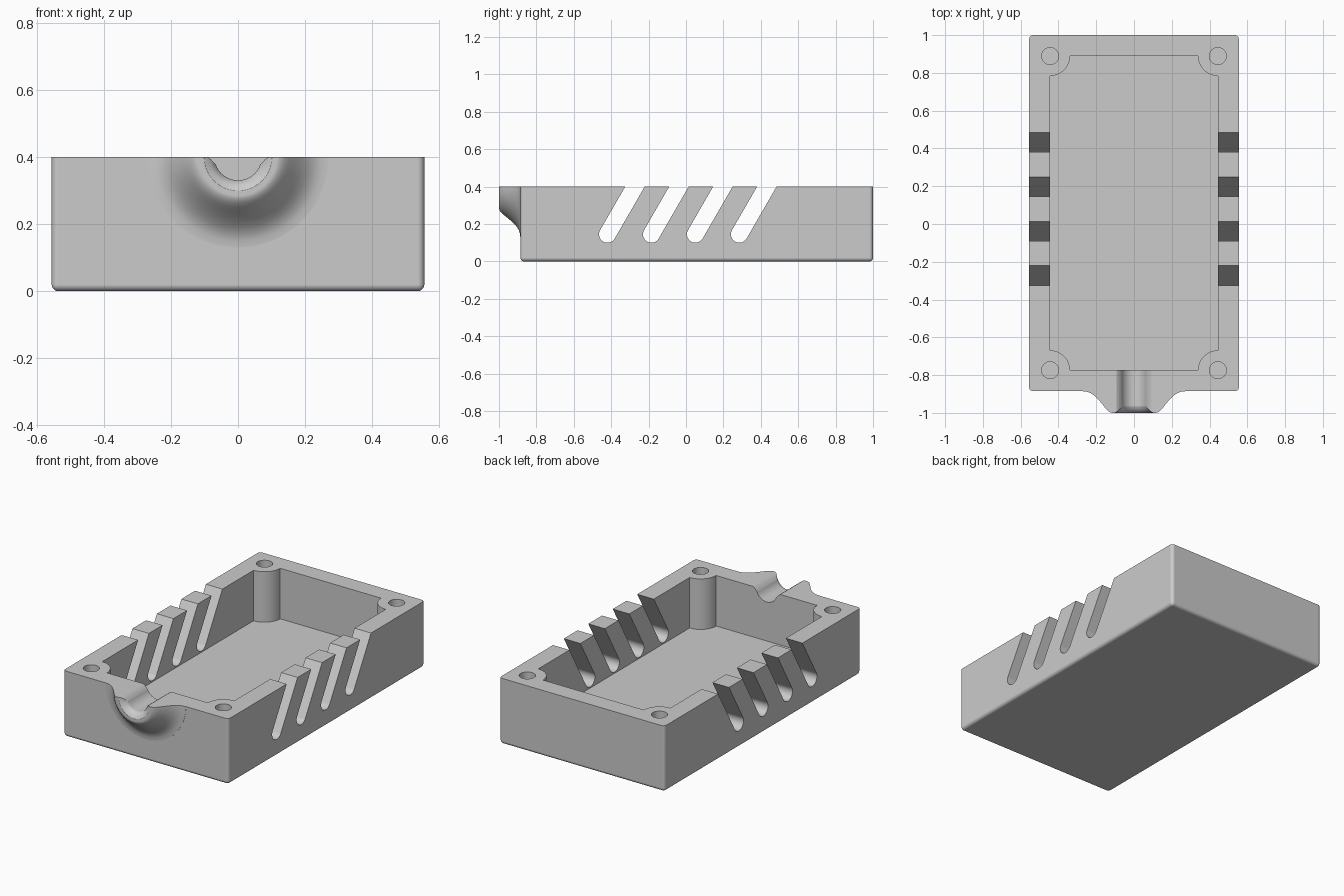
import bpy, bmesh
from math import sin, cos, pi, radians
from mathutils import Vector

cube = bpy.data.objects.get("Cube")
if cube:
    bpy.data.objects.remove(cube, do_unlink=True)

HALF_X, FRONT, BACK, TOP = 0.555, -0.885, 1.0, 0.4
WALL, FLOOR = 0.111, 0.093
IN_X, IN_FRONT, IN_BACK = HALF_X - WALL, FRONT + WALL, BACK - WALL
POST_R, HOLE_R = 0.105, 0.045

grey = bpy.data.materials.new("light_grey_plastic")
grey.use_nodes = True
grey.diffuse_color = (0.6, 0.6, 0.6, 1)
grey.node_tree.nodes["Principled BSDF"].inputs["Base Color"].default_value = (0.6, 0.6, 0.6, 1)


def make_object(name, bm):
    bmesh.ops.recalc_face_normals(bm, faces=bm.faces)
    mesh = bpy.data.meshes.new(name)
    bm.to_mesh(mesh)
    bm.free()
    mesh.materials.append(grey)
    obj = bpy.data.objects.new(name, mesh)
    bpy.context.collection.objects.link(obj)
    return obj


def arc(cx, cy, r, start, end, steps=16):
    angles = [radians(start + (end - start) * i / steps) for i in range(steps + 1)]
    return [(cx + r * cos(a), cy + r * sin(a)) for a in angles]


def prism(name, outline, axis, lo, hi):
    """Extrude a 2D outline along the x, y or z axis."""
    place = {"x": lambda a, b, t: (t, a, b),
             "y": lambda a, b, t: (a, t, b),
             "z": lambda a, b, t: (a, b, t)}[axis]
    bm = bmesh.new()
    face = bm.faces.new([bm.verts.new(place(a, b, lo)) for a, b in outline])
    top = bmesh.ops.extrude_face_region(bm, geom=[face], use_keep_orig=True)
    moved = [v for v in top["geom"] if isinstance(v, bmesh.types.BMVert)]
    bmesh.ops.translate(bm, verts=moved, vec=Vector(place(0, 0, hi - lo)))
    return make_object(name, bm)


def revolve(name, profile, sides=64):
    """Closed solid turned about the cable axis from (radius, y) points."""
    bm = bmesh.new()
    rings = []
    for r, y in profile:
        rings.append([bm.verts.new((r * cos(2 * pi * (i + 0.5) / sides), y,
                                    TOP + r * sin(2 * pi * (i + 0.5) / sides)))
                      for i in range(sides)])
    for a, b in zip(rings, rings[1:]):
        for i in range(sides):
            j = (i + 1) % sides
            bm.faces.new((a[i], a[j], b[j], b[i]))
    bm.faces.new(rings[0])
    bm.faces.new(rings[-1])
    return make_object(name, bm)


def combine(target, tool, operation="DIFFERENCE"):
    tool.hide_render = True
    mod = target.modifiers.new("combine", "BOOLEAN")
    mod.operation, mod.solver, mod.object = operation, "EXACT", tool
    bpy.context.view_layer.objects.active = target
    bpy.ops.object.modifier_apply(modifier=mod.name)
    bpy.data.objects.remove(tool, do_unlink=True)


# Outer block with rounded corners and bottom edges, trimmed at the rim later
bm = bmesh.new()
bmesh.ops.create_cube(bm, size=1)
for v in bm.verts:
    v.co = (v.co.x * 2 * HALF_X, BACK if v.co.y > 0 else FRONT, 0.5 if v.co.z > 0 else 0)
rounded = [e for e in bm.edges if min(v.co.z for v in e.verts) == 0]
bmesh.ops.bevel(bm, geom=rounded, offset=0.02, segments=5, profile=0.5, affect="EDGES")
case = make_object("enclosure_tray", bm)

# Flared cable boss on the front wall
boss = revolve("cable_boss", [
    (0.27, -0.84), (0.27, -0.886), (0.25, -0.888), (0.23, -0.895), (0.211, -0.908),
    (0.193, -0.925), (0.178, -0.942), (0.163, -0.96), (0.15, -0.977),
    (0.137, -0.99), (0.126, -0.997), (0.115, -1.0)])
combine(case, boss, "UNION")

# Flat rim
combine(case, prism("rim_cutter", [(-2, TOP), (2, TOP), (2, 1), (-2, 1)], "y", -2, 2))

# Cavity leaving a round screw post in each corner
cavity = (arc(IN_X, IN_BACK, POST_R, 270, 180) + arc(-IN_X, IN_BACK, POST_R, 360, 270)
          + arc(-IN_X, IN_FRONT, POST_R, 90, 0) + arc(IN_X, IN_FRONT, POST_R, 180, 90))
combine(case, prism("cavity_cutter", cavity, "z", FLOOR, 0.6))

# Screw holes
for x in (-IN_X, IN_X):
    for y in (IN_FRONT, IN_BACK):
        circle = arc(x, y, HOLE_R, 0, 360, 32)[:-1]
        combine(case, prism("screw_hole_cutter", circle, "z", 0.1, 0.6))

# Slanted vent slots through both side walls
lean = Vector((cos(radians(60)), sin(radians(60)))) * 0.45
for i in range(4):
    y, z = -0.42 + 0.235 * i, 0.145
    slot = arc(y, z, 0.045, 150, 330) + arc(y + lean.x, z + lean.y, 0.045, 330, 510)
    combine(case, prism("vent_cutter", slot, "x", -1, 1))

# Cable channel with softened shoulders and a rounded mouth
shoulder = [(0.073, 0.384), (0.081, 0.393), (0.092, 0.4), (0.092, 0.5)]
channel = (arc(0, TOP, 0.07, 200, 340, 24) + shoulder
           + [(-x, z) for x, z in reversed(shoulder)])
combine(case, prism("channel_cutter", channel, "y", -1.1, -0.7))
combine(case, revolve("mouth_cutter", [
    (0.067, -0.95), (0.071, -0.967), (0.077, -0.981), (0.087, -0.992),
    (0.1, -0.999), (0.108, -1.01)]))

# Smooth curves, crisp edges
bpy.ops.object.select_all(action="DESELECT")
case.select_set(True)
bpy.context.view_layer.objects.active = case
bpy.ops.object.shade_smooth_by_angle(angle=radians(30))
weighted = case.modifiers.new("weighted_normals", "WEIGHTED_NORMAL")
weighted.keep_sharp = True
